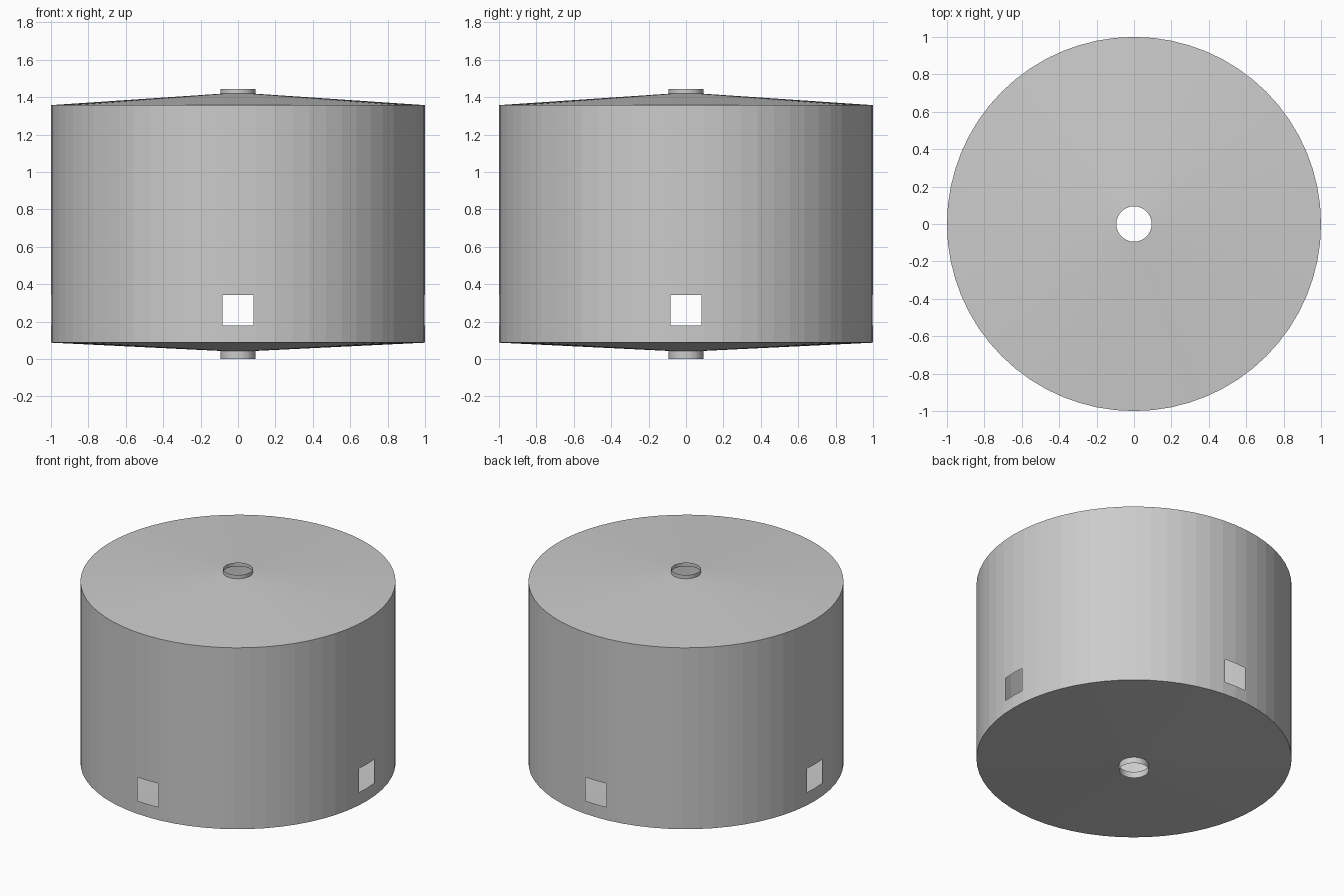
import bpy, bmesh, math

if "Cube" in bpy.data.objects:
    bpy.data.objects.remove(bpy.data.objects["Cube"])

SEGMENTS = 64
NECK_R = 0.094
WIN_HALF, WIN_LOW, WIN_HIGH = 0.083, 0.178, 0.343


def lathe(profile):
    """Revolve (radius, z) points into an open thin shell."""
    bm = bmesh.new()
    rings = [[bm.verts.new((r * math.cos(2 * math.pi * i / SEGMENTS),
                            r * math.sin(2 * math.pi * i / SEGMENTS), z))
              for i in range(SEGMENTS)] for r, z in profile]
    for low, high in zip(rings, rings[1:]):
        for i in range(SEGMENTS):
            j = (i + 1) % SEGMENTS
            bm.faces.new((low[i], low[j], high[j], high[i]))
    return bm


def finish(bm, name):
    mesh = bpy.data.meshes.new(name)
    bm.to_mesh(mesh)
    bm.free()
    obj = bpy.data.objects.new(name, mesh)
    bpy.context.collection.objects.link(obj)
    return obj


# Cylindrical wall, with four square openings sliced out
wall = lathe([(1, 0.087), (1, 1.357)])
cuts = [((0, 0, z), (0, 0, 1)) for z in (WIN_LOW, WIN_HIGH)]
for s in (-WIN_HALF, WIN_HALF):
    cuts += [((s, 0, 0), (1, 0, 0)), ((0, s, 0), (0, 1, 0))]
for point, normal in cuts:
    geom = wall.verts[:] + wall.edges[:] + wall.faces[:]
    bmesh.ops.bisect_plane(wall, geom=geom, plane_co=point, plane_no=normal, dist=1e-5)
openings = []
for f in wall.faces:
    c = f.calc_center_median()
    if WIN_LOW < c.z < WIN_HIGH and min(abs(c.x), abs(c.y)) < WIN_HALF:
        openings.append(f)
bmesh.ops.delete(wall, geom=openings, context='FACES')
finish(wall, "tank_wall")

# Shallow conical roof and floor, each with a short open neck
finish(lathe([(1, 1.357), (NECK_R, 1.418)]), "roof_cone")
finish(lathe([(NECK_R, 1.418), (NECK_R, 1.444)]), "top_neck")
finish(lathe([(NECK_R, 0.043), (1, 0.087)]), "floor_cone")
finish(lathe([(NECK_R, 0), (NECK_R, 0.043)]), "bottom_neck")
